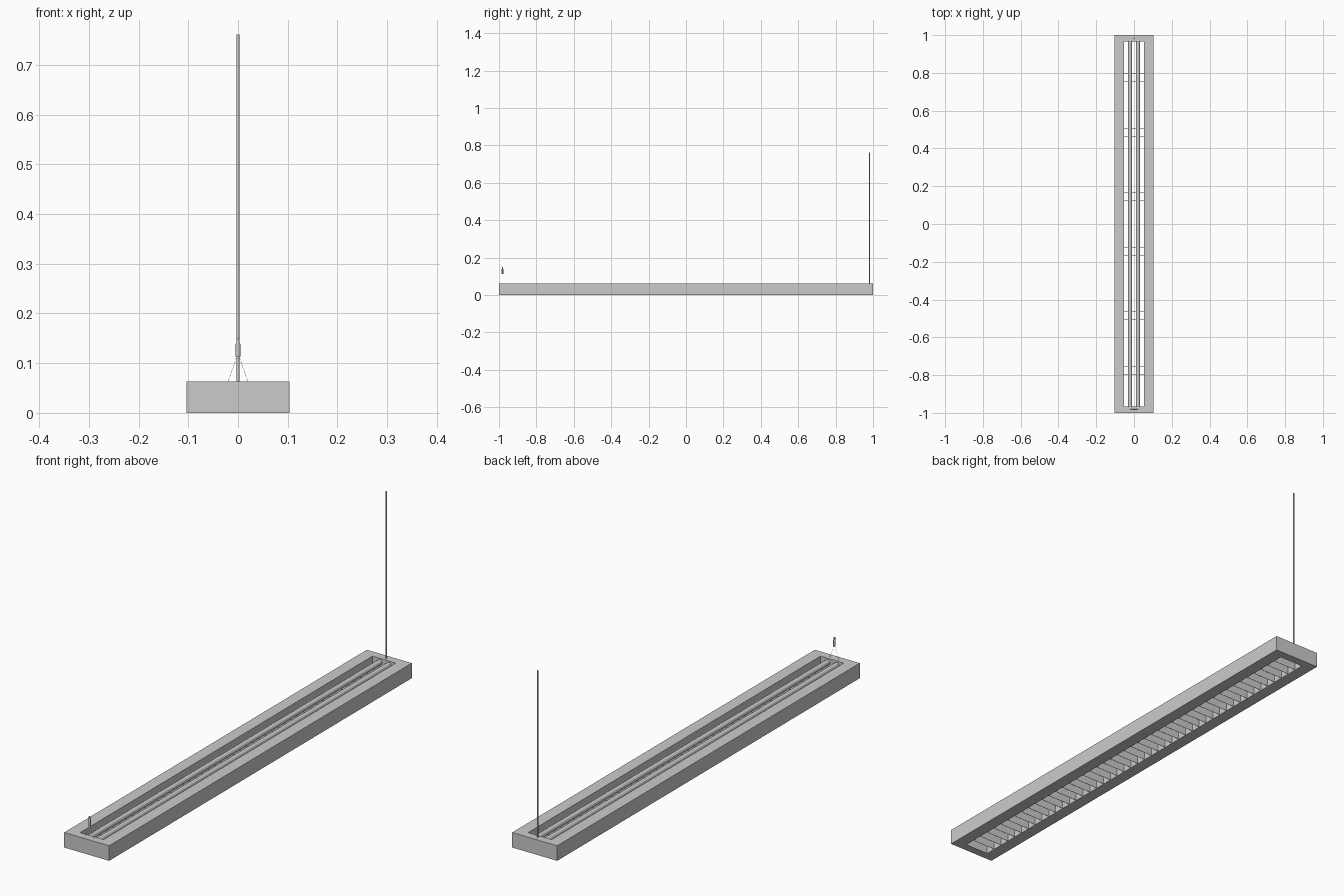
import bpy, bmesh
from mathutils import Vector

if "Cube" in bpy.data.objects:
    bpy.data.objects.remove(bpy.data.objects["Cube"])

HW, H = 0.104, 0.063        # housing half width and height
OX, OY = 0.054, 0.966       # opening half width and half length


def finish(name, bm, smooth=False):
    bmesh.ops.recalc_face_normals(bm, faces=bm.faces)
    me = bpy.data.meshes.new(name)
    bm.to_mesh(me)
    bm.free()
    ob = bpy.data.objects.new(name, me)
    bpy.context.collection.objects.link(ob)
    if smooth:
        bpy.context.view_layer.objects.active = ob
        ob.select_set(True)
        bpy.ops.object.shade_smooth_by_angle()
        ob.select_set(False)
    return ob


def add_box(bm, centre, size):
    verts = bmesh.ops.create_cube(bm, size=1)["verts"]
    for v in verts:
        v.co = Vector(c + p * s for c, p, s in zip(centre, v.co, size))


def add_rod(bm, a, b, r1, r2=None, sides=16):
    a, b = Vector(a), Vector(b)
    d = b - a
    verts = bmesh.ops.create_cone(bm, cap_ends=True, segments=sides, radius1=r1,
                                  radius2=r1 if r2 is None else r2, depth=d.length)["verts"]
    rot = Vector((0, 0, 1)).rotation_difference(d)
    for v in verts:
        v.co = rot @ v.co + (a + b) / 2


# housing: rectangular frame open at top and bottom
bm = bmesh.new()
rings = []
for x, y in ((HW, 1), (OX, OY)):
    for z in (0, H):
        rings.append([bm.verts.new((sx * x, sy * y, z))
                      for sx, sy in ((-1, -1), (1, -1), (1, 1), (-1, 1))])
ob_, ot, ib, it = rings
for p, q in ((ob_, ot), (ot, it), (it, ib), (ib, ob_)):
    for i in range(4):
        j = (i + 1) % 4
        bm.faces.new((p[i], p[j], q[j], q[i]))
finish("housing", bm)

# two light tubes along the opening
bm = bmesh.new()
for s in (-1, 1):
    add_rod(bm, (s * 0.021, -OY, 0.046), (s * 0.021, OY, 0.046), 0.011, sides=24)
finish("light_tubes", bm, True)

# louvre blades across the lower half of the opening
bm = bmesh.new()
cells = 46
for i in range(1, cells):
    add_box(bm, (0, -OY + 2 * OY * i / cells, 0.0165), (2 * OX, 0.0008, 0.031))
finish("louvre_blades", bm)

# tall power cable at the back
bm = bmesh.new()
add_rod(bm, (0, 0.981, H - 0.002), (0, 0.981, 0.761), 0.003)
finish("power_cable", bm, True)

# cable gripper at the front, with a narrower neck
bm = bmesh.new()
add_rod(bm, (0, -0.981, 0.113), (0, -0.981, 0.138), 0.0048)
add_rod(bm, (0, -0.981, 0.138), (0, -0.981, 0.141), 0.0048, 0.0035)
add_rod(bm, (0, -0.981, 0.141), (0, -0.981, 0.150), 0.0035)
finish("cable_gripper", bm, True)

# fine wires spreading from the gripper to the housing
bm = bmesh.new()
for s in (-1, 1):
    add_rod(bm, (s * 0.02, -0.981, H), (s * 0.002, -0.981, 0.114), 0.0003, sides=6)
finish("hanger_wires", bm)
